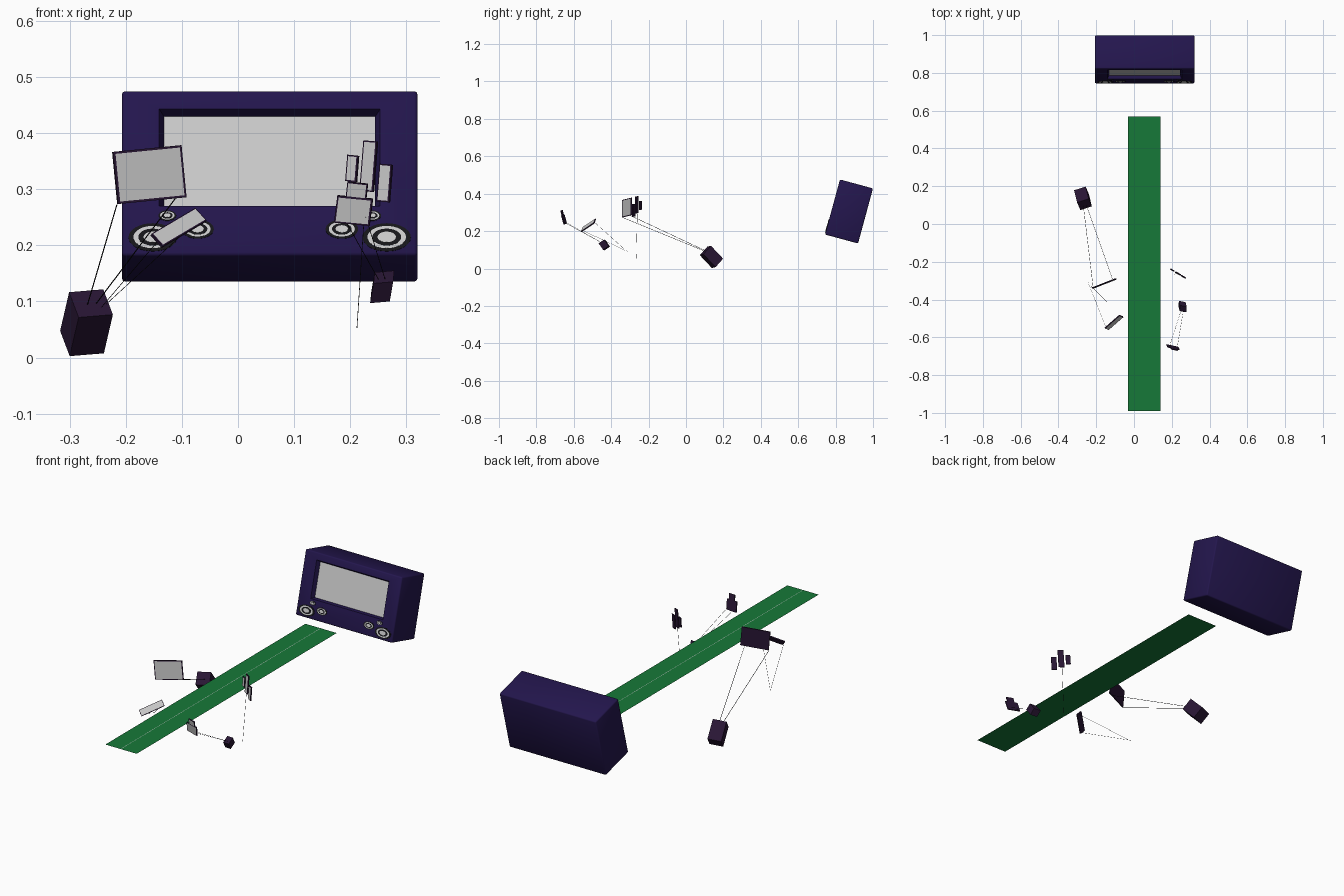
import bpy, bmesh, math
from mathutils import Vector, Matrix

if "Cube" in bpy.data.objects:
    bpy.data.objects.remove(bpy.data.objects["Cube"])


def material(name, rgb):
    m = bpy.data.materials.new(name)
    m.diffuse_color = (*rgb, 1)
    m.use_nodes = True
    m.node_tree.nodes["Principled BSDF"].inputs["Base Color"].default_value = m.diffuse_color
    return m


NAVY = material("navy", (0.017, 0.008, 0.075))
PURPLE = material("dark_purple", (0.022, 0.008, 0.035))
BLACK = material("black", (0.008, 0.008, 0.01))
GREEN = material("green", (0.008, 0.19, 0.04))


def finish(name, bm, mat=None, matrix=None, normals=True):
    if normals:
        bmesh.ops.recalc_face_normals(bm, faces=bm.faces)
    me = bpy.data.meshes.new(name)
    bm.to_mesh(me)
    bm.free()
    ob = bpy.data.objects.new(name, me)
    bpy.context.collection.objects.link(ob)
    if mat:
        me.materials.append(mat)
    if matrix:
        ob.matrix_world = matrix
    return ob


def quad(name, center, u, v, mat=None, matrix=None):
    c, u, v = Vector(center), Vector(u) / 2, Vector(v) / 2
    bm = bmesh.new()
    bm.faces.new([bm.verts.new(p) for p in (c - u + v, c + u + v, c + u - v, c - u - v)])
    return finish(name, bm, mat, matrix, normals=False)


def block(name, center, u, v, w, mat):
    # box spanned by three edge vectors
    m = Matrix((u, v, w)).transposed().to_4x4()
    bm = bmesh.new()
    bmesh.ops.create_cube(bm, size=1, matrix=Matrix.Translation(center) @ m)
    return finish(name, bm, mat)


def panel(name, center, u, v, border=0.004, thick=0.005):
    # dark backed frame with a light screen; u runs right, v runs down
    c, u, v = Vector(center), Vector(u), Vector(v)
    n = v.cross(u).normalized()
    block(name + "_frame", c, u, v, n * thick, PURPLE)
    su = u * (1 - 2 * border / u.length)
    sv = v * (1 - 2 * border / v.length)
    quad(name + "_screen", c + n * (thick / 2 + 0.0008), su, sv)


def rays(name, pairs, r=0.001):
    bm = bmesh.new()
    for a, b in pairs:
        a, b = Vector(a), Vector(b)
        rot = (b - a).to_track_quat('Z', 'Y').to_matrix().to_4x4()
        bmesh.ops.create_cone(bm, cap_ends=True, segments=6, radius1=r, radius2=r,
                              depth=(b - a).length,
                              matrix=Matrix.Translation((a + b) / 2) @ rot)
    return finish(name, bm, BLACK)


# Main console, leaning back
console = Matrix.Translation((0.0565, 0.8715, 0.305)) @ Matrix.Rotation(math.radians(-15.2), 4, 'X')
F = -0.0915
bm = bmesh.new()
loops = []
for y, hx, z0, z1 in ((-F, 0.2635, -0.1525, 0.1525), (F, 0.2635, -0.1525, 0.1525),
                      (F, 0.197, -0.061, 0.118), (F + 0.02, 0.1885, -0.056, 0.110)):
    loops.append([bm.verts.new(p) for p in ((-hx, y, z0), (hx, y, z0), (hx, y, z1), (-hx, y, z1))])
for a, b in zip(loops, loops[1:]):
    for i in range(4):
        j = (i + 1) % 4
        bm.faces.new((a[i], a[j], b[j], b[i]))
bm.faces.new(loops[0])
bm.faces.new(loops[-1])
outer = set(loops[0] + loops[1])
edges = [e for e in bm.edges if set(e.verts) <= outer]
bmesh.ops.bevel(bm, geom=edges, offset=0.006, segments=2, profile=0.5, affect='EDGES')
body = finish("console_body", bm, NAVY, console)
bpy.context.view_layer.objects.active = body
body.select_set(True)
bpy.ops.object.shade_smooth_by_angle(angle=math.radians(50))
body.select_set(False)
quad("console_screen", (0, F + 0.019, 0.027), (0.376, 0, 0), (0, 0, -0.165), None, console)

# Oval speakers, mirrored on both sides of the console
speakers = ((0.2085, -0.119, 0.043), (0.1285, -0.104, 0.029), (0.1825, -0.079, 0.016))
dark, light = bmesh.new(), bmesh.new()
for side in (-1, 1):
    for x, z, r in speakers:
        for i, k in enumerate((1.0, 0.8, 0.6, 0.38)):
            m = (Matrix.Translation((side * x, F - 0.0006 * (i + 1), z))
                 @ Matrix.Diagonal((1, 1, 0.6, 1)) @ Matrix.Rotation(math.pi / 2, 4, 'X'))
            bmesh.ops.create_cone(light if i % 2 else dark, cap_ends=True, segments=32,
                                  radius1=r * k, radius2=r * k, depth=0.0016, matrix=m)
finish("speaker_rims", dark, BLACK, console)
finish("speaker_cones", light, None, console)

# Long green runway with a pale centre line
quad("runway", (0.0545, -0.21, 0.25), (0.171, 0, 0), (0, -1.56, 0), GREEN)
quad("runway_line", (0.053, -0.21, 0.2508), (0.002, 0, 0), (0, -1.56, 0))

# Left projector with its large screen
block("left_projector", (-0.270, 0.136, 0.062), (0.061, 0.02, 0.005),
      (0.017, -0.04, -0.045), (-0.016, 0.065, -0.069), PURPLE)
panel("left_panel", (-0.158, -0.315, 0.326), (0.122, 0.048, 0.012), (0.009, 0, -0.093))
rays("left_rays", [((-0.268, 0.095, 0.095), (-0.216, -0.337, 0.272)),
                   ((-0.252, 0.10, 0.097), (-0.112, -0.297, 0.283))])

# Slanted panel near the runway
panel("slanted_panel", (-0.106, -0.521, 0.231), (0.078, 0.068, 0.046), (0.02, -0.008, -0.022),
      0.002, 0.006)
rays("slanted_rays", [((-0.243, -0.31, 0.09), (-0.145, -0.556, 0.205)),
                      ((-0.235, -0.32, 0.095), (-0.066, -0.492, 0.25))], 0.0006)

# Right projector with stacked panels
block("right_projector", (0.257, -0.437, 0.126), (0.035, -0.007, 0.003),
      (0.002, 0.03, 0.02), (-0.006, 0.024, -0.035), PURPLE)
panel("right_panel", (0.206, -0.652, 0.262), (0.063, -0.014, -0.006), (-0.006, 0.013, -0.048), 0.003)
panel("right_upper_panel", (0.212, -0.662, 0.298), (0.036, -0.008, -0.004),
      (-0.003, 0.007, -0.027), 0.002)
rays("right_rays", [((0.25, -0.455, 0.14), (0.188, -0.648, 0.25)),
                    ((0.262, -0.455, 0.14), (0.228, -0.658, 0.25))], 0.0006)

# Cluster of three tall panels
for i, (x, z, w, h) in enumerate(((0.2036, 0.337, 0.019, 0.047), (0.233, 0.341, 0.024, 0.090),
                                  (0.2616, 0.311, 0.022, 0.067))):
    panel(f"tall_panel_{i + 1}", (x, -0.262 - 0.6 * (x - 0.233), z),
          (w, -0.6 * w, -0.002), (-0.08 * h, 0, -h), 0.0025)
rays("tall_panel_ray", [((0.212, -0.266, 0.053), (0.228, -0.260, 0.297))], 0.0006)
